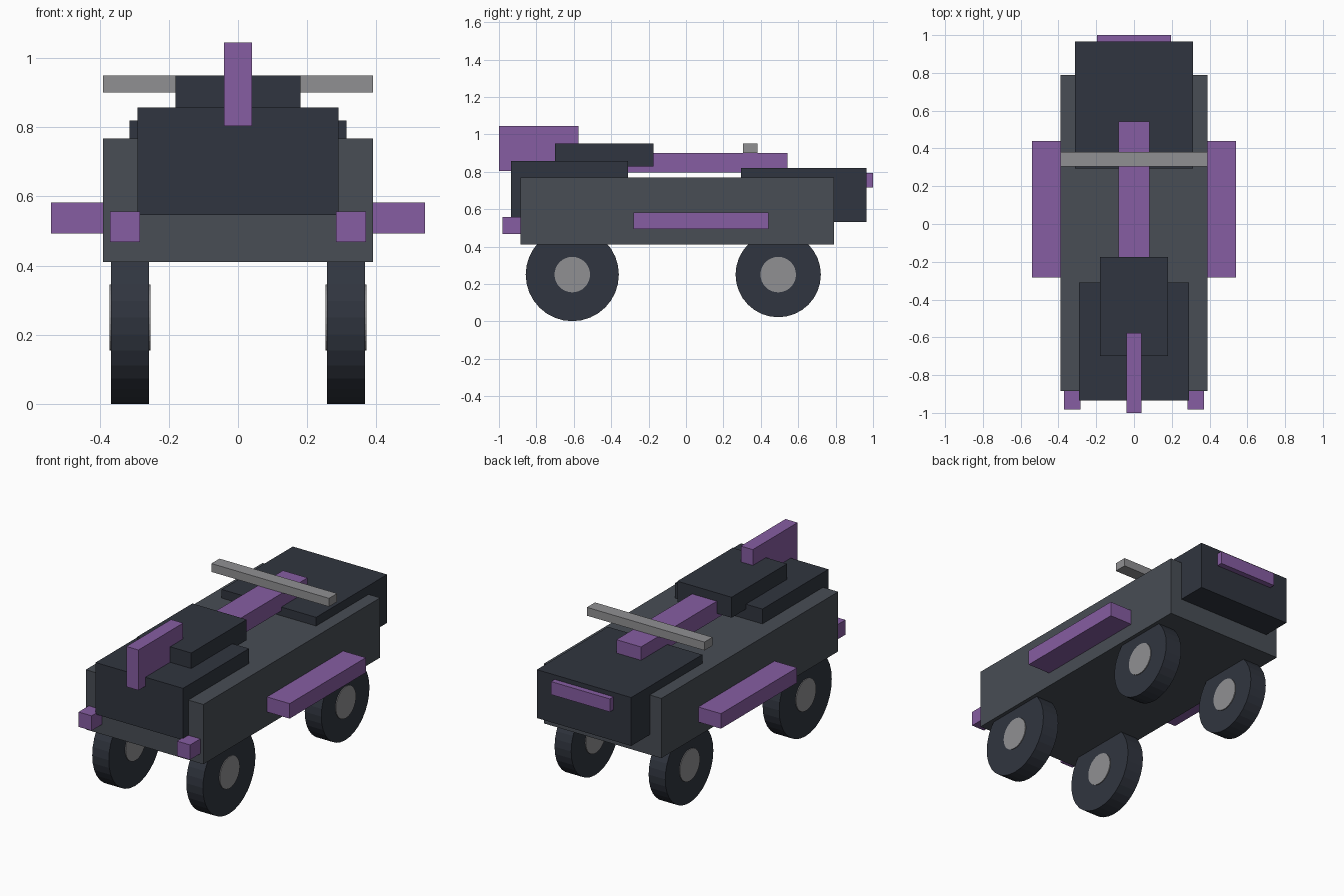
import bpy, bmesh, math
from mathutils import Matrix

if "Cube" in bpy.data.objects:
    bpy.data.objects.remove(bpy.data.objects["Cube"])


def material(name, rgb):
    m = bpy.data.materials.new(name)
    m.diffuse_color = (*rgb, 1)
    m.use_nodes = True
    m.node_tree.nodes["Principled BSDF"].inputs["Base Color"].default_value = m.diffuse_color
    return m


BODY = material("slate", (0.065, 0.075, 0.09))
DARK = material("charcoal", (0.03, 0.036, 0.05))
PURPLE = material("purple", (0.24, 0.11, 0.36))
GREY = material("grey", (0.28, 0.28, 0.29))


def finish(bm, name, mat):
    me = bpy.data.meshes.new(name)
    bm.to_mesh(me)
    bm.free()
    me.materials.append(mat)
    ob = bpy.data.objects.new(name, me)
    bpy.context.collection.objects.link(ob)
    return ob


def box(name, x, y, z, mat):
    """Box from (min, max) ranges on each axis."""
    bm = bmesh.new()
    size = [b - a for a, b in (x, y, z)]
    mid = [(a + b) / 2 for a, b in (x, y, z)]
    bmesh.ops.create_cube(bm, size=1, matrix=Matrix.Translation(mid) @ Matrix.Diagonal((*size, 1)))
    return finish(bm, name, mat)


def disc(name, x, y, z, radius, width, mat):
    """Cylinder with its axle along x."""
    bm = bmesh.new()
    bmesh.ops.create_cone(bm, cap_ends=True, segments=32, radius1=radius, radius2=radius, depth=width,
                          matrix=Matrix.Translation((x, y, z)) @ Matrix.Rotation(math.pi / 2, 4, 'Y'))
    return finish(bm, name, mat)


# Hull and deck blocks
box("hull", (-0.39, 0.39), (-0.885, 0.79), (0.41, 0.768), BODY)
box("front_block", (-0.29, 0.29), (-0.935, -0.31), (0.547, 0.857), DARK)
box("rear_block", (-0.313, 0.313), (0.293, 0.966), (0.53, 0.82), DARK)
box("upper_block", (-0.18, 0.18), (-0.7, -0.175), (0.827, 0.95), DARK)

# Purple trim along the centre line
box("spine", (-0.082, 0.082), (-0.5, 0.543), (0.797, 0.90), PURPLE)
box("fin", (-0.04, 0.04), (-1.0, -0.576), (0.803, 1.045), PURPLE)
box("rear_light", (-0.195, 0.195), (0.95, 1.0), (0.715, 0.793), PURPLE)

# Cross bar
box("cross_bar", (-0.39, 0.39), (0.305, 0.382), (0.90, 0.95), GREY)

# Mirrored side parts and wheels
for side, s in (("left", -1), ("right", 1)):
    box(f"side_step_{side}", sorted((s * 0.38, s * 0.54)), (-0.282, 0.44), (0.493, 0.583), PURPLE)
    box(f"front_light_{side}", sorted((s * 0.283, s * 0.37)), (-0.982, -0.875), (0.468, 0.557), PURPLE)
    for end, y, r in (("front", -0.608, 0.249), ("rear", 0.493, 0.228)):
        disc(f"tyre_{end}_{side}", s * 0.312, y, 0.25, r, 0.11, DARK)
        disc(f"hub_{end}_{side}", s * 0.312, y, 0.25, 0.095, 0.119, GREY)
